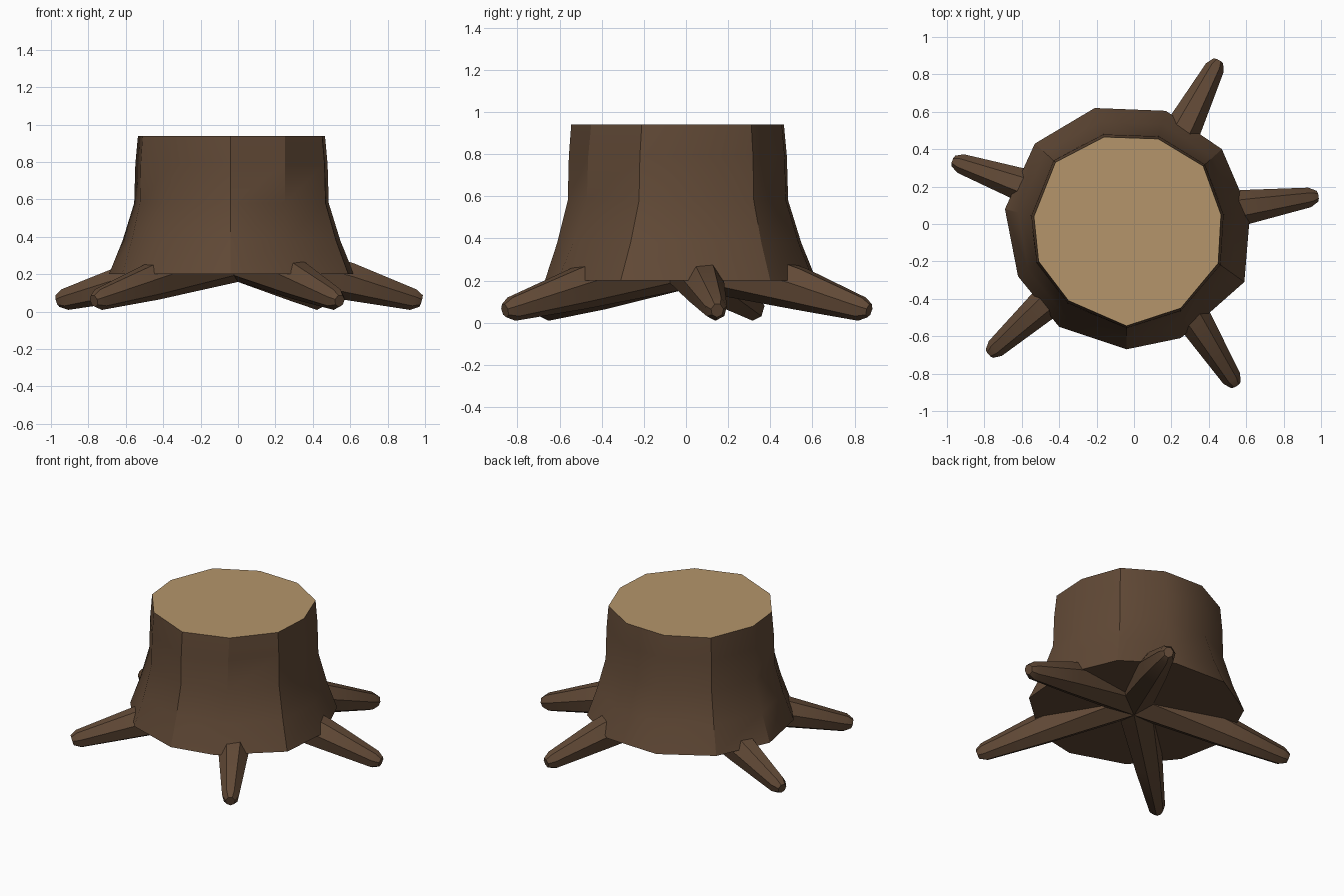
import bpy, bmesh, math
from mathutils import Vector

if "Cube" in bpy.data.objects:
    bpy.data.objects.remove(bpy.data.objects["Cube"])


def material(name, color):
    m = bpy.data.materials.new(name)
    m.diffuse_color = (*color, 1)
    m.use_nodes = True
    m.node_tree.nodes["Principled BSDF"].inputs["Base Color"].default_value = m.diffuse_color
    return m


bark = material("bark", (0.12, 0.067, 0.037))
cut_wood = material("cut_wood", (0.46, 0.30, 0.145))


def loft(name, rings, mats):
    """Skin a stack of rings and cap both ends; the last cap uses the last material."""
    bm = bmesh.new()
    loops = [[bm.verts.new(p) for p in ring] for ring in rings]
    n = len(loops[0])
    for a, b in zip(loops, loops[1:]):
        for i in range(n):
            j = (i + 1) % n
            bm.faces.new((a[i], a[j], b[j], b[i]))
    bm.faces.new(loops[0][::-1])
    top = bm.faces.new(loops[-1])
    top.material_index = len(mats) - 1
    bmesh.ops.recalc_face_normals(bm, faces=bm.faces)
    me = bpy.data.meshes.new(name)
    bm.to_mesh(me)
    bm.free()
    for m in mats:
        me.materials.append(m)
    ob = bpy.data.objects.new(name, me)
    bpy.context.collection.objects.link(ob)
    bpy.ops.object.select_all(action='DESELECT')
    ob.select_set(True)
    bpy.context.view_layer.objects.active = ob
    bpy.ops.object.shade_smooth_by_angle(angle=math.radians(30))
    return ob


# Trunk: irregular 11-sided outlines at the ground flare and at the cut
base = [(0.62, 0.05), (0.47, 0.40), (0.17, 0.605), (-0.21, 0.62), (-0.53, 0.43), (-0.69, 0.08),
        (-0.62, -0.28), (-0.40, -0.55), (-0.04, -0.67), (0.25, -0.61), (0.59, -0.31)]
cut = [(0.465, 0.05), (0.37, 0.31), (0.13, 0.455), (-0.16, 0.465), (-0.42, 0.33), (-0.535, 0.04),
       (-0.51, -0.20), (-0.35, -0.41), (-0.04, -0.545), (0.25, -0.45), (0.45, -0.21)]
levels = [(0.20, 1.0), (0.38, 0.53), (0.58, 0.13), (0.79, 0.09), (0.94, 0.0)]
loft("trunk", [[(c[0] + (b[0] - c[0]) * f, c[1] + (b[1] - c[1]) * f, z)
                for b, c in zip(base, cut)] for z, f in levels], [bark, cut_wood])


# Roots: tapered seven-sided limbs spreading from below the trunk
def root(name, x, y, sides=7):
    reach = math.hypot(x, y)
    out = Vector((x, y, 0)) / reach
    side = Vector((-out.y, out.x, 0))
    up = (Vector((0, 0, 1)) + out * 0.28).normalized()
    rings = []
    for r, z, rad in [(0.0, 0.315, 0.155), (0.60, 0.165, 0.105),
                      (reach - 0.055, 0.067, 0.06), (reach - 0.012, 0.058, 0.034)]:
        c = out * r + Vector((0, 0, z))
        angles = [math.tau * k / sides for k in range(sides)]
        rings.append([c + side * (math.sin(a) * rad * 0.9) - up * (math.cos(a) * rad)
                      for a in angles])
    loft(name, rings, [bark])


tips = [(0.99, 0.15), (0.455, 0.88), (-0.975, 0.34), (-0.78, -0.70), (0.55, -0.87)]
for i, tip in enumerate(tips):
    root(f"root_{i + 1}", *tip)
